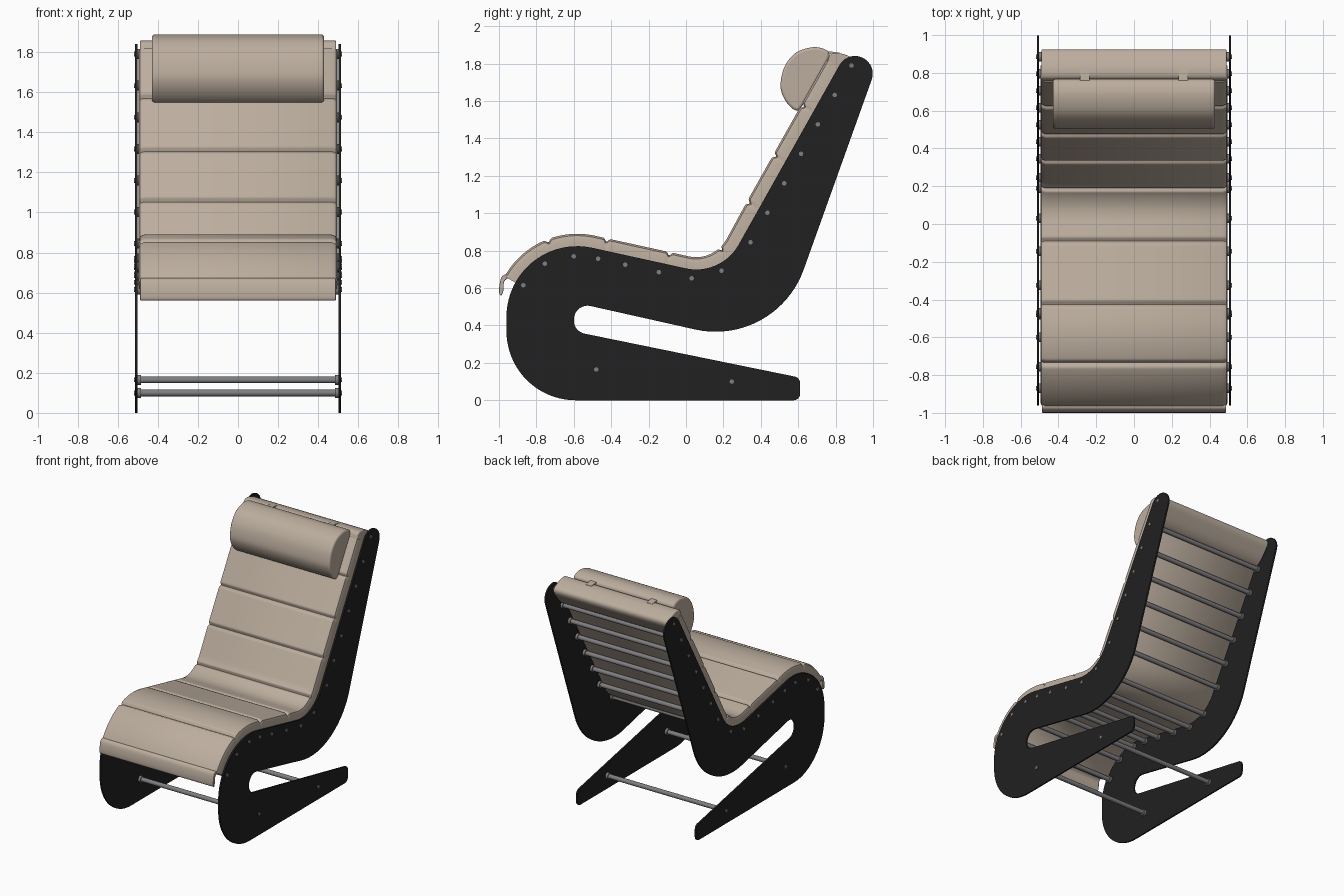
import bpy, bmesh, math
from mathutils import Vector

if "Cube" in bpy.data.objects:
    bpy.data.objects.remove(bpy.data.objects["Cube"])


def material(name, rgb):
    m = bpy.data.materials.new(name)
    m.diffuse_color = (*rgb, 1)
    m.use_nodes = True
    m.node_tree.nodes["Principled BSDF"].inputs["Base Color"].default_value = m.diffuse_color
    return m


BEIGE = material("beige upholstery", (0.50, 0.42, 0.34))
BLACK = material("black panel", (0.015, 0.015, 0.015))
STEEL = material("grey steel", (0.21, 0.21, 0.22))


def finish(name, bm, mat, bevel=0):
    bmesh.ops.recalc_face_normals(bm, faces=bm.faces)
    me = bpy.data.meshes.new(name)
    bm.to_mesh(me)
    bm.free()
    me.materials.append(mat)
    me.shade_smooth()
    me.set_sharp_from_angle(angle=math.radians(40))
    ob = bpy.data.objects.new(name, me)
    bpy.context.collection.objects.link(ob)
    if bevel:
        b = ob.modifiers.new("soft edge", "BEVEL")
        b.width, b.segments, b.angle_limit = bevel, 3, math.radians(50)
    return ob


def extrude(name, pts, x0, x1, mat, bevel=0):
    """Prism of a side profile (y, z) between two x positions."""
    bm = bmesh.new()
    a = [bm.verts.new((x0, p[0], p[1])) for p in pts]
    b = [bm.verts.new((x1, p[0], p[1])) for p in pts]
    bm.faces.new(a)
    bm.faces.new(b[::-1])
    for i in range(len(pts)):
        j = (i + 1) % len(pts)
        bm.faces.new((a[i], b[i], b[j], a[j]))
    return finish(name, bm, mat, bevel)


def fillet(corners, closed=True, steps=20):
    """Polygon of (y, z, radius) with rounded corners."""
    out, n = [], len(corners)
    for i, (y, z, r) in enumerate(corners):
        p = Vector((y, z))
        if r == 0 or (not closed and i in (0, n - 1)):
            out.append(p)
            continue
        u = (Vector(corners[i - 1][:2]) - p).normalized()
        v = (Vector(corners[(i + 1) % n][:2]) - p).normalized()
        half = u.angle(v) / 2
        c = p + (u + v).normalized() * (r / math.sin(half))
        a = p + u * (r / math.tan(half)) - c
        b = p + v * (r / math.tan(half)) - c
        a0 = math.atan2(a.y, a.x)
        d = (math.atan2(b.y, b.x) - a0 + math.pi) % (2 * math.pi) - math.pi
        for k in range(steps + 1):
            t = a0 + d * k / steps
            out.append(c + Vector((math.cos(t), math.sin(t))) * r)
    return out


def smooth_loop(pts, steps=5):
    """Closed Catmull-Rom curve."""
    out, n = [], len(pts)
    for i in range(n):
        a, b, c, d = (Vector(pts[(i + k - 1) % n]) for k in range(4))
        for k in range(steps):
            t = k / steps
            out.append(0.5 * (2 * b + (c - a) * t + (2 * a - 5 * b + 4 * c - d) * t * t
                              + (3 * b - a - 3 * c + d) * t ** 3))
    return out


# Side panels
panel = fillet([(-0.96, 0.916, 0.378), (0.187, 0.664, 0.26), (1.374, 2.778, 0.095),
                (0.48, 0.282, 0.5), (-0.582, 0.52, 0.073), (-0.614, 0.371, 0.073),
                (0.61, 0.121, 0.035), (0.61, 0, 0.035), (-0.96, 0, 0.37)])
for side, s in (("left", -1), ("right", 1)):
    extrude(side + "_panel", panel, s * 0.502, s * 0.514, BLACK)

# Seat pad: follows the panels' upper edge, with stitched grooves across
edge = fillet([(-0.96, 0.3, 0), (-0.96, 0.916, 0.378), (0.187, 0.664, 0.26),
               (0.815, 1.782, 0)], closed=False, steps=60)
edge = [p for p in edge if p.y > 0.627]
path = []
for a, b in zip(edge, edge[1:]):
    k = max(1, round((b - a).length / 0.006))
    path += [a.lerp(b, i / k) for i in range(k)]
path.append(edge[-1])
grooves = [min(path, key=lambda p: abs(p.x - y))
           for y in (-0.717, -0.434, -0.104, 0.225, 0.39, 0.53, 0.68)]
bm = bmesh.new()
rings = []
for i, p in enumerate(path):
    t = (path[min(i + 1, len(path) - 1)] - path[max(i - 1, 0)]).normalized()
    n = Vector((-t.y, t.x))
    d = min((p - g).length for g in grooves)
    top = 0.066 + 0.008 * max(0, min(1, (p.x - 0.1) / 0.3)) - 0.017 * math.exp(-(d / 0.011) ** 2)
    half = [(0.482, -0.036), (0.494, -0.026), (0.496, top - 0.03), (0.489, top - 0.01), (0.468, top)]
    section = half + [(-x, h) for x, h in reversed(half)]
    rings.append([bm.verts.new((x, p.x + n.x * h, p.y + n.y * h)) for x, h in section])
for r, q in zip(rings, rings[1:]):
    for j in range(len(r)):
        k = (j + 1) % len(r)
        bm.faces.new((r[j], r[k], q[k], q[j]))
bm.faces.new(rings[0])
bm.faces.new(rings[-1])
finish("seat_pad", bm, BEIGE)

# Cover folded over the top rod, and the front lip
extrude("top_wrap", smooth_loop([(0.75, 1.75), (0.762, 1.83), (0.785, 1.855), (0.83, 1.854),
                                 (0.88, 1.836), (0.918, 1.812), (0.922, 1.78), (0.895, 1.738),
                                 (0.835, 1.672), (0.78, 1.655)]), -0.49, 0.49, BEIGE, 0.006)
extrude("front_lip", smooth_loop([(-0.945, 0.66), (-0.968, 0.672), (-0.988, 0.655), (-0.998, 0.61),
                                  (-0.998, 0.57), (-0.986, 0.562), (-0.976, 0.59), (-0.972, 0.635)]),
        -0.488, 0.488, BEIGE, 0.004)

# Headrest and its straps
extrude("headrest", smooth_loop([(0.62, 1.572), (0.588, 1.55), (0.545, 1.583), (0.513, 1.64),
                                 (0.506, 1.70), (0.53, 1.79), (0.59, 1.86), (0.68, 1.888),
                                 (0.745, 1.875), (0.766, 1.85), (0.755, 1.81), (0.69, 1.695)]),
        -0.43, 0.43, BEIGE, 0.014)
for side, x in (("left", -0.26), ("right", 0.26)):
    extrude(side + "_strap", [(0.73, 1.855), (0.73, 1.867), (0.78, 1.864), (0.82, 1.858), (0.82, 1.848)],
            x - 0.025, x + 0.025, BEIGE)


# Cross rods with end collars and bolt heads
def cylinder(bm, y, z, x, r, length):
    ring = bmesh.ops.create_cone(bm, cap_ends=True, segments=20, radius1=r, radius2=r, depth=length)
    for v in ring["verts"]:
        v.co = Vector((v.co.z + x, v.co.x + y, v.co.y + z))


rods = [(-0.87, 0.615), (-0.755, 0.73), (-0.6, 0.77), (-0.47, 0.757), (-0.325, 0.725),
        (-0.145, 0.685), (0.03, 0.652), (0.19, 0.693)]
rods += [(0.345 + 0.09 * i, 0.845 + 0.1575 * i) for i in range(7)]
rods += [(-0.48, 0.165), (0.245, 0.10)]
for i, (y, z) in enumerate(rods):
    bm = bmesh.new()
    cylinder(bm, y, z, 0, 0.017, 1.004)
    cylinder(bm, y, z, 0, 0.012, 1.038)
    for s in (-1, 1):
        cylinder(bm, y, z, s * 0.493, 0.025, 0.018)
    finish("base_rod" if i > 14 else "cross_rod", bm, STEEL)
